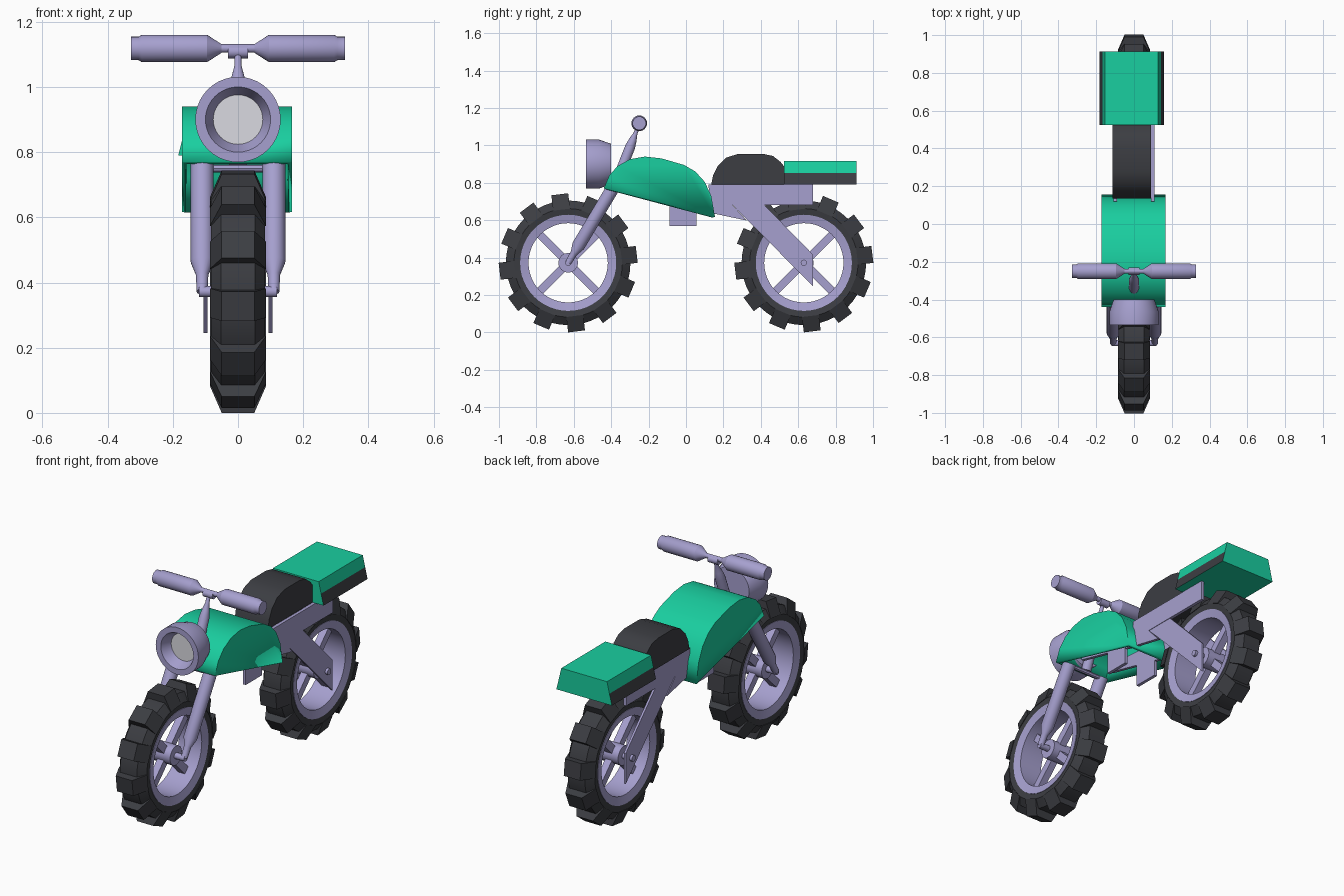
import bpy, bmesh
from math import sin, cos, pi, radians
from mathutils import Vector, Matrix

if "Cube" in bpy.data.objects:
    bpy.data.objects.remove(bpy.data.objects["Cube"])


def material(name, rgb):
    m = bpy.data.materials.new(name)
    m.diffuse_color = (*rgb, 1)
    m.use_nodes = True
    m.node_tree.nodes["Principled BSDF"].inputs["Base Color"].default_value = m.diffuse_color
    return m


GREEN = material("green_paint", (0.01, 0.62, 0.35))
DARK = material("dark_rubber", (0.045, 0.047, 0.055))
METAL = material("lavender_metal", (0.38, 0.35, 0.62))
LENS = material("lens", (0.7, 0.7, 0.75))


def finish(name, bm, mat, smooth=True):
    bmesh.ops.remove_doubles(bm, verts=bm.verts, dist=1e-5)
    bmesh.ops.recalc_face_normals(bm, faces=bm.faces)
    me = bpy.data.meshes.new(name)
    bm.to_mesh(me)
    bm.free()
    me.materials.append(mat)
    if smooth:
        me.shade_smooth()
        me.set_sharp_from_angle(angle=radians(32))
    ob = bpy.data.objects.new(name, me)
    bpy.context.collection.objects.link(ob)
    return ob


def prism(name, pts, lo, hi, mat, axis="x", open_last=False, smooth=False):
    """Extrude a (y,z) profile along x, or an (x,z) profile along y."""
    bm = bmesh.new()
    place = (lambda p, t: (t, p[0], p[1])) if axis == "x" else (lambda p, t: (p[0], t, p[1]))
    a = [bm.verts.new(place(p, lo)) for p in pts]
    b = [bm.verts.new(place(p, hi)) for p in pts]
    n = len(pts)
    bm.faces.new(a)
    bm.faces.new(b)
    for i in range(n - 1 if open_last else n):
        j = (i + 1) % n
        bm.faces.new((a[i], a[j], b[j], b[i]))
    return finish(name, bm, mat, smooth)


def lathe(name, prof, origin, axis, mat, segs=24, closed=False):
    """Revolve (radius, distance along axis) points about an axis."""
    bm = bmesh.new()
    rot = Vector((0, 0, 1)).rotation_difference(Vector(axis)).to_matrix()
    o = Vector(origin)
    rings = [[bm.verts.new(o + rot @ Vector((r * cos(2 * pi * k / segs), r * sin(2 * pi * k / segs), t)))
              for k in range(segs)] for r, t in prof]
    pairs = list(zip(rings, rings[1:])) + ([(rings[-1], rings[0])] if closed else [])
    for p, q in pairs:
        for k in range(segs):
            m = (k + 1) % segs
            bm.faces.new((p[k], p[m], q[m], q[k]))
    if not closed:
        for (r, t), ring in ((prof[0], rings[0]), (prof[-1], rings[-1])):
            if r > 1e-4:
                bm.faces.new(ring)
    return finish(name, bm, mat)


def rod(name, p, q, r, mat=METAL, segs=16):
    d = Vector(q) - Vector(p)
    return lathe(name, [(r, 0), (r, d.length)], p, d.normalized(), mat, segs)


def wheel(prefix, y):
    c = Vector((0, y, 0.372))
    # tyre carcass and rim
    lathe(prefix + "_tyre", [(0.25, -0.076), (0.29, -0.083), (0.333, -0.052), (0.333, 0.052),
                             (0.29, 0.083), (0.25, 0.076)], c, (1, 0, 0), DARK, 48, True)
    lathe(prefix + "_rim", [(0.212, -0.07), (0.257, -0.08), (0.257, 0.08), (0.212, 0.07)],
          c, (1, 0, 0), METAL, 48, True)
    # tread lugs
    bm = bmesh.new()
    for k in range(12):
        a = radians(97 + 30 * k)
        ends = []
        for s in (-1, 1):
            ring = []
            for x, r, half in ((-0.086, 0.29, 9), (-0.05, 0.372, 7), (0.05, 0.372, 7), (0.086, 0.29, 9)):
                t = a + s * radians(half)
                ring.append(bm.verts.new((x, y + r * cos(t), c.z + r * sin(t))))
            ends.append(ring)
        p, q = ends
        bm.faces.new(p)
        bm.faces.new(q)
        for i in range(4):
            j = (i + 1) % 4
            bm.faces.new((p[i], p[j], q[j], q[i]))
    finish(prefix + "_tread", bm, DARK, False)
    # hub, axle and crossed spokes
    lathe(prefix + "_hub", [(0.053, -0.06), (0.053, 0.06)], c, (1, 0, 0), METAL, 16)
    rod(prefix + "_axle", c - Vector((0.12, 0, 0)), c + Vector((0.12, 0, 0)), 0.017, segs=12)
    bm = bmesh.new()
    for ang in (45, 135):
        bmesh.ops.create_cube(bm, matrix=Matrix.Translation(c) @ Matrix.Rotation(radians(ang), 4, "X")
                              @ Matrix.Diagonal((0.04, 0.44, 0.042, 1)))
    finish(prefix + "_spokes", bm, METAL, False)


wheel("front", -0.63)
wheel("rear", 0.63)

# front forks: thick tube, tapering to a thin foot at the axle
top, foot = Vector((0, -0.395, 0.765)), Vector((0, -0.63, 0.372))
d = foot - top
L = d.length
for side, x in (("left", -0.11), ("right", 0.11)):
    lathe(side + "_fork", [(0.035, 0), (0.035, L * 0.77), (0.019, L * 0.87), (0.017, L)],
          top + Vector((x, 0, 0)), d.normalized(), METAL, 20)
rod("fork_bridge", (-0.1, -0.39, 0.75), (0.1, -0.39, 0.75), 0.012, segs=8)

# steering stem and handlebar
stem_top, stem_base = Vector((0, -0.25, 1.115)), Vector((0, -0.39, 0.76))
s = stem_base - stem_top
lathe("steering_stem", [(0.01, 0), (0.011, 0.055), (0.02, 0.09), (0.027, 0.13), (0.027, s.length)],
      stem_top, s.normalized(), METAL, 16)
half = [(0.013, 0.0), (0.013, 0.05), (0.042, 0.095), (0.042, 0.295), (0.036, 0.305), (0.036, 0.328)]
lathe("handlebar", [(r, -t) for r, t in reversed(half[1:])] + half[1:], (0, -0.25, 1.118), (1, 0, 0), METAL, 24)
lathe("handlebar_clamp", [(0.02, -0.03), (0.02, 0.03)], (0, -0.25, 1.108), (1, 0, 0), METAL, 12)

# headlight bowl with recessed lens
lathe("headlight", [(0, 0.135), (0.108, 0.135), (0.131, 0.07), (0.131, 0), (0.1, 0), (0.075, 0.06), (0, 0.06)],
      (0, -0.535, 0.9), (0, 1, 0), METAL, 40)
lathe("headlight_lens", [(0.076, 0), (0.076, 0.01)], (0, -0.478, 0.9), (0, 1, 0), LENS, 40)

# hollow fuel tank, open underneath
tank = prism("fuel_tank", [(-0.44, 0.77), (-0.41, 0.84), (-0.365, 0.89), (-0.3, 0.926), (-0.22, 0.94),
                           (-0.13, 0.93), (-0.01, 0.895), (0.05, 0.86), (0.1, 0.805), (0.135, 0.73),
                           (0.155, 0.617)], -0.172, 0.166, GREEN, open_last=True, smooth=True)
shell = tank.modifiers.new("shell", "SOLIDIFY")
shell.thickness = 0.02
shell.offset = -1

# seat cushion
prism("seat", [(0.135, 0.79), (0.145, 0.84), (0.17, 0.89), (0.215, 0.934), (0.28, 0.955), (0.41, 0.955),
               (0.465, 0.943), (0.505, 0.912), (0.53, 0.88), (0.53, 0.79)], -0.115, 0.09, DARK, smooth=True)

# tail box with dark lower side panels
tail = prism("tail_box", [(-0.183, 0.79), (0.158, 0.79), (0.143, 0.852), (0.128, 0.915),
                          (-0.153, 0.915), (-0.168, 0.852)], 0.525, 0.912, GREEN, axis="y")
tail.data.materials.append(DARK)
for f in tail.data.polygons:
    if abs(f.normal.x) > 0.8 and f.center.z < 0.85:
        f.material_index = 1

# paired frame plates: seat rail, swing arm, sloping under-tank rail and hanging tabs
plates = {
    "seat_rail": [(0.12, 0.79), (0.68, 0.79), (0.68, 0.68), (0.13, 0.68)],
    "swing_arm": [(0.24, 0.69), (0.42, 0.68), (0.68, 0.415), (0.68, 0.245)],
    "under_tank_rail": [(-0.3, 0.79), (0.12, 0.76), (0.24, 0.69), (0.325, 0.598), (0.15, 0.635), (-0.3, 0.745)],
    "engine_tab": [(-0.088, 0.72), (0.057, 0.72), (0.057, 0.57), (-0.088, 0.57)],
}
for name, pts in plates.items():
    for side, x in (("left", -0.1), ("right", 0.1)):
        t = 0.006 if name == "swing_arm" else 0.009
        prism(side + "_" + name, pts, x - t, x + t, METAL)
